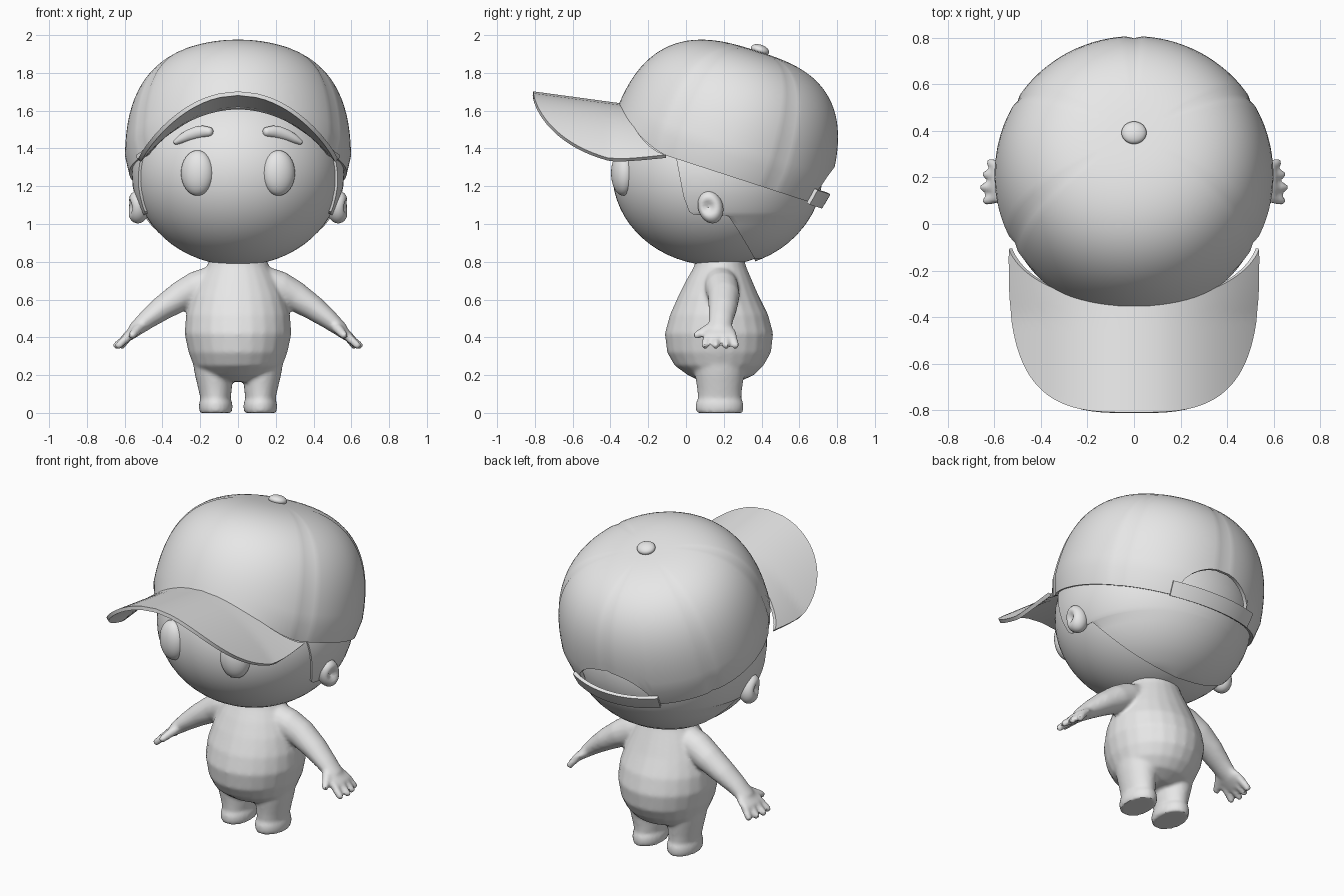
import bpy, bmesh, math
from mathutils import Vector, Matrix

if "Cube" in bpy.data.objects:
    bpy.data.objects.remove(bpy.data.objects["Cube"])

grey = bpy.data.materials.new("light_grey")
grey.diffuse_color = (0.8, 0.8, 0.8, 1)
grey.use_nodes = True
grey.node_tree.nodes["Principled BSDF"].inputs["Base Color"].default_value = grey.diffuse_color
SIDES = (-1, 1)


def finish(name, bm, mods=(), angle=40):
    """Turn a bmesh into a smooth-shaded object with its modifiers applied."""
    bmesh.ops.recalc_face_normals(bm, faces=bm.faces)
    me = bpy.data.meshes.new(name)
    bm.to_mesh(me)
    bm.free()
    me.materials.append(grey)
    ob = bpy.data.objects.new(name, me)
    bpy.context.collection.objects.link(ob)
    for kind, props in mods:
        m = ob.modifiers.new(kind, kind)
        for k, v in props.items():
            setattr(m, k, v)
    bpy.ops.object.select_all(action='DESELECT')
    ob.select_set(True)
    bpy.context.view_layer.objects.active = ob
    if mods:
        bpy.ops.object.convert(target='MESH')
    bpy.ops.object.shade_smooth_by_angle(angle=math.radians(angle))
    return ob


def loft(bm, rings, closed=True, caps=True):
    rows = [[bm.verts.new(p) for p in r] for r in rings]
    n = len(rows[0])
    for a, b in zip(rows, rows[1:]):
        for i in range(n if closed else n - 1):
            j = (i + 1) % n
            bm.faces.new((a[i], a[j], b[j], b[i]))
    if caps:
        bm.faces.new(rows[0][::-1])
        bm.faces.new(rows[-1])


def ellipse(c, u, v, n=24):
    return [c + u * math.cos(2 * math.pi * i / n) + v * math.sin(2 * math.pi * i / n) for i in range(n)]


def tube(bm, pts):
    """Rounded tube; each point is x, y, z, depth radius, height radius."""
    P = [Vector(p[:3]) for p in pts]
    rings = []
    for i, p in enumerate(pts):
        t = (P[min(i + 1, len(P) - 1)] - P[max(i - 1, 0)]).normalized()
        n1 = t.cross(Vector((0, 1, 0))).normalized()
        n2 = n1.cross(t)
        steps = [(0, 1)]
        if i == 0:
            steps = [(-.9, .35), (-.7, .7), (-.4, .92), (0, 1)]
        elif i == len(pts) - 1:
            steps = [(0, 1), (.4, .92), (.7, .7), (.9, .35)]
        for d, s in steps:
            rings.append(ellipse(P[i] + t * d * p[4], n2 * p[3] * s, n1 * p[4] * s, 16))
    loft(bm, rings)


def ellipsoid(bm, c, r, rot=Matrix(), seg=32):
    return bmesh.ops.create_uvsphere(bm, u_segments=seg, v_segments=seg // 2, radius=1,
                                     matrix=Matrix.Translation(c) @ rot @ Matrix.Diagonal((*r, 1)))['verts']


def lerp(table, t):
    for (a, x), (b, y) in zip(table, table[1:]):
        if a <= t <= b:
            return x + (y - x) * (t - a) / (b - a)
    return table[0][1] if t < table[0][0] else table[-1][1]


# ---- body: pear torso, legs, arms and hands fused together
bm = bmesh.new()
X, Y = Vector((1, 0, 0)), Vector((0, 1, 0))
torso = [(.165, .1, .08, .28), (.2, .19, .01, .36), (.25, .235, -.06, .41), (.32, .262, -.1, .45),
         (.42, .283, -.112, .462), (.52, .275, -.085, .435), (.62, .245, -.04, .385),
         (.7, .207, 0, .35), (.77, .168, .04, .32), (.84, .14, .06, .3)]
loft(bm, [ellipse(Vector((0, (a + b) / 2, z)), X * rx, Y * (b - a) / 2) for z, rx, a, b in torso])
leg = [(0, .118, .084, .122), (.02, .118, .089, .127), (.05, .118, .089, .127), (.075, .119, .08, .115),
       (.12, .121, .088, .118), (.2, .128, .1, .13), (.3, .13, .115, .15)]
for s in SIDES:
    loft(bm, [ellipse(Vector((s * x, .178, z)), X * rx, Y * ry) for z, x, rx, ry in leg])
    tube(bm, [(s * x, y, z, w, h) for x, y, z, w, h in (
        (.13, .18, .69, .09, .09), (.22, .19, .66, .09, .09), (.3, .2, .62, .085, .08),
        (.4, .195, .555, .076, .066), (.48, .185, .495, .066, .052), (.54, .18, .445, .06, .04))])
    tube(bm, [(s * .51, .18, .465, .06, .035), (s * .55, .18, .43, .085, .032), (s * .59, .182, .4, .09, .026)])
    for y0, y1, x1 in ((.115, .1, .632), (.16, .157, .643), (.205, .212, .632), (.245, .262, .615)):
        tube(bm, [(s * .575, y0, .41, .023, .024), (s * x1, y1, .357, .02, .02)])
    tube(bm, [(s * .525, .13, .45, .03, .028), (s * .56, .058, .412, .021, .021)])
finish("body", bm, [("REMESH", dict(mode='VOXEL', voxel_size=.011)),
                    ("SMOOTH", dict(factor=.5, iterations=5))])

# ---- head
HC, HR = Vector((0, .16, 1.27)), Vector((.55, .55, .49))
bm = bmesh.new()
ellipsoid(bm, HC, HR, seg=64)
finish("head", bm)


def face_y(x, z):
    return HC.y - HR.y * math.sqrt(max(0, 1 - (x / HR.x) ** 2 - ((z - HC.z) / HR.z) ** 2))


# ---- hair: shell around the back of the head with sideburns
bm = bmesh.new()
edge = [(.81, .37), (.93, .3), (1.05, .225), (1.055, .045), (1.07, .02), (1.15, -.01), (1.36, -.05), (1.55, -.08)]
rows = []
for z in [.815, .83, .85, .88, .91, .95, 1, 1.05, 1.056, 1.07, 1.1, 1.15, 1.2, 1.26, 1.32, 1.38, 1.45, 1.52]:
    a = math.sqrt(1 - ((z - HC.z) / HR.z) ** 2)
    lim = math.acos(max(-1, min(1, (lerp(edge, z) - HC.y) / (HR.y * a))))
    rows.append([(HR.x * a * math.sin(lim * t / 24), HC.y + HR.y * a * math.cos(lim * t / 24), z)
                 for t in range(-24, 25)])
loft(bm, rows, closed=False, caps=False)
finish("hair", bm, [("SOLIDIFY", dict(thickness=.026, offset=0))])

# ---- ears with a hollow, eyes and eyebrows
for s, side in ((-1, "left"), (1, "right")):
    bm = bmesh.new()
    c = Vector((s * .53, .13, 1.09))
    for v in ellipsoid(bm, c, (.062, .066, .088), Matrix.Rotation(math.radians(15), 4, 'X')):
        d = v.co - c
        if d.x * s > 0:
            v.co.x -= s * .04 * math.exp(-((d.y + .012) ** 2 + d.z ** 2) / .0012)
    finish("ear_" + side, bm)
    bm = bmesh.new()
    ellipsoid(bm, (s * .215, -.333, 1.27), (.088, .062, .12), Matrix.Rotation(s * math.radians(14), 4, 'Z'))
    finish("eye_" + side, bm)
    bm = bmesh.new()
    tube(bm, [(s * x, face_y(x, z) - .004, z, .025, h) for x, z, h in (
        (.155, 1.488, .026), (.185, 1.489, .032), (.22, 1.483, .033),
        (.26, 1.47, .03), (.295, 1.453, .025), (.325, 1.436, .016))])
    finish("eyebrow_" + side, bm, angle=60)

# ---- cap crown: tilted dome with panel seams and a rear opening
AX = Vector((0, .309, .951))
BK = Vector((0, .951, -.309))
CC = Vector((0, .18, 1.27))
H, P, COLS, ROWS = .675, 2.85, 96, 24


def dome(th, n, grow=0.0):
    """Point on the crown; th is measured from the back, n is height above the rim."""
    n = min(max(n, -.02), H)
    r = (1 - (max(n, 0) / H) ** P) ** (1 / P) * (1 - .04 * (1 - min(1, max(n, 0) / .12)) ** 2)
    rv = .577 if math.cos(th) > 0 else .627
    return CC + X * math.sin(th) * (.6 * r + grow) + BK * math.cos(th) * (rv * r + grow) + AX * n


def rim(th):
    c, x = math.cos(th), .577 * math.sin(th)
    if c < -.5:
        return .16 * ((-c - .5) / .5) ** 1.5
    if c > 0 and abs(x) < .25:
        return .22 * math.sqrt(1 - (x / .25) ** 2)
    return 0


bm = bmesh.new()
rings = []
for j in range(ROWS):
    ring = []
    for i in range(COLS):
        th = 2 * math.pi * i / COLS
        f0 = math.asin((rim(th) / H) ** (P / 2))
        f = f0 + (math.pi / 2 * .985 - f0) * j / (ROWS - 1)
        seam = -.009 if i in (0, 16, 32, 64, 80) and j < ROWS - 3 else 0
        ring.append(dome(th, H * math.sin(f) ** (2 / P), seam))
    rings.append(ring)
loft(bm, rings, caps=False)
bm.verts.ensure_lookup_table()
bm.faces.new(bm.verts[-COLS:])
finish("cap_crown", bm, [("SOLIDIFY", dict(thickness=.022, offset=-1))], 50)

# ---- cap strap across the rear opening
bm = bmesh.new()
loft(bm, [[dome(math.radians(a * 1.5), n, .008) for a in range(-19, 20)] for n in (-.01, .03, .075)],
     closed=False, caps=False)
finish("cap_strap", bm, [("SOLIDIFY", dict(thickness=.02, offset=0))])

# ---- cap button
bm = bmesh.new()
ellipsoid(bm, CC + AX * .685, (.054, .05, .028), Matrix.Rotation(math.radians(-18), 4, 'X'))
finish("cap_button", bm)

# ---- cap brim: arched sheet
bm = bmesh.new()
cols = []
for i in range(49):
    a = math.radians(-89 + 178 * i / 48)
    x = .53 * math.copysign(abs(math.sin(a)) ** .625, a)
    y0 = -.05 - .29 * math.sqrt(1 - (x / .54) ** 2)
    y1 = min(-.1 - .71 * math.cos(a) ** .625, y0 - .004)
    col = []
    for j in range(13):
        y = y0 + (y1 - y0) * j / 12
        k = 1.1 - max(0, y + .4) * .87
        col.append((x, y, 1.63 - (y + .36) * .136 - k * x * x))
    cols.append(col)
loft(bm, cols, closed=False, caps=False)
finish("cap_brim", bm, [("SOLIDIFY", dict(thickness=.022, offset=0))])
